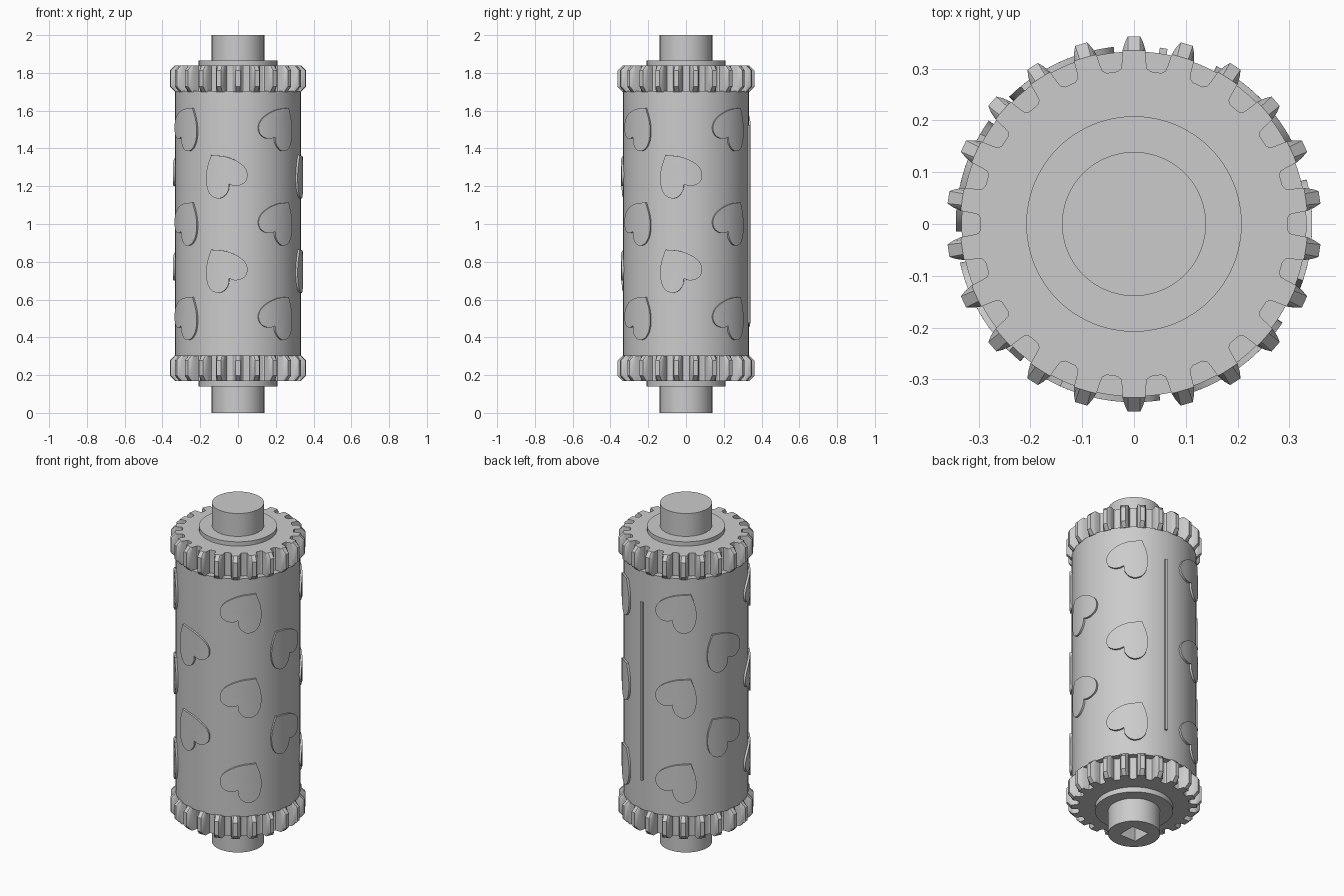
import bpy, bmesh
from math import sin, cos, pi, radians
from mathutils import Matrix, Vector

cube = bpy.data.objects.get("Cube")
if cube:
    bpy.data.objects.remove(cube, do_unlink=True)

grey = bpy.data.materials.new("plain_grey")
grey.use_nodes = True
grey.diffuse_color = (0.6, 0.6, 0.6, 1)
grey.node_tree.nodes["Principled BSDF"].inputs["Base Color"].default_value = (0.6, 0.6, 0.6, 1)

BARREL_R = 0.333
RAISED_R = 0.344
SUNK_R = 0.325
SEGMENTS = 96


def finish(name, bm):
    bmesh.ops.recalc_face_normals(bm, faces=bm.faces[:])
    mesh = bpy.data.meshes.new(name)
    bm.to_mesh(mesh)
    bm.free()
    mesh.materials.append(grey)
    obj = bpy.data.objects.new(name, mesh)
    bpy.context.collection.objects.link(obj)
    bpy.ops.object.select_all(action="DESELECT")
    obj.select_set(True)
    bpy.context.view_layer.objects.active = obj
    bpy.ops.object.shade_smooth_by_angle(angle=radians(30))
    return obj


def loft(name, rings):
    """Skin a stack of equally long closed rings and cap both ends."""
    bm = bmesh.new()
    loops = [[bm.verts.new(p) for p in ring] for ring in rings]
    for a, b in zip(loops, loops[1:]):
        for i in range(len(a)):
            j = (i + 1) % len(a)
            bm.faces.new((a[i], a[j], b[j], b[i]))
    bm.faces.new(loops[0][::-1])
    bm.faces.new(loops[-1])
    return finish(name, bm)


def circle(r, z):
    return [(r * cos(a), r * sin(a), z)
            for a in (2 * pi * i / SEGMENTS for i in range(SEGMENTS))]


def square(half, z):
    ring = []
    for x, y, _ in circle(1, z):
        k = half / max(abs(x), abs(y))
        ring.append((x * k, y * k, z))
    return ring


# Barrel and the collars at its ends
loft("barrel", [circle(BARREL_R, 0.30), circle(BARREL_R, 1.705)])
loft("bottom_collar", [circle(0.208, 0.14), circle(0.208, 0.18)])
loft("top_collar", [circle(0.208, 1.83), circle(0.208, 1.865)])

# Shafts, the lower one with a square drive socket
loft("bottom_shaft", [square(0.054, 0.13), square(0.054, 0), circle(0.139, 0), circle(0.139, 0.15)])
loft("top_shaft", [circle(0.139, 1.85), circle(0.139, 2)])

# Gears with chamfered teeth
TEETH = 22
CHAMFER_R = 0.335
TOOTH = [(0.296, 0.032), (0.301, 0.025), (0.312, 0.0235), (CHAMFER_R, 0.0225),
         (0.350, 0.018), (0.362, 0.012)]


def gear_ring(z, limit):
    ring = []
    side = [(r, -w) for r, w in TOOTH] + [(r, w) for r, w in reversed(TOOTH)]
    for t in range(TEETH):
        centre = pi / 2 + 2 * pi * t / TEETH
        for r, w in side:
            a = centre + w / r
            r = min(r, limit)
            ring.append((r * cos(a), r * sin(a), z))
    return ring


for name, low, high in (("bottom_gear", 0.17, 0.305), ("top_gear", 1.70, 1.84)):
    loft(name, [gear_ring(low, CHAMFER_R), gear_ring(low + 0.027, 1),
                gear_ring(high - 0.027, 1), gear_ring(high, CHAMFER_R)])

# Heart outline: one smooth half, mirrored, then tilted
HALF = [Vector(p) for p in ((0, 0.13), (0.06, 0.083), (0.1, 0.03), (0.118, -0.02), (0.112, -0.06),
                            (0.085, -0.087), (0.05, -0.09), (0.018, -0.075), (0, -0.052))]


def smooth_path(points, steps=4):
    pts = [2 * points[0] - points[1]] + points + [2 * points[-1] - points[-2]]
    path = []
    for a, b, c, d in zip(pts, pts[1:], pts[2:], pts[3:]):
        for i in range(steps):
            t = i / steps
            path.append(0.5 * (2 * b + (c - a) * t + (2 * a - 5 * b + 4 * c - d) * t ** 2
                               + (3 * b - a - 3 * c + d) * t ** 3))
    return path + [points[-1]]


half = smooth_path(HALF)
outline = half + [Vector((-p.x, p.y)) for p in half[-2:0:-1]]
tilt = Matrix.Rotation(radians(33), 2)
outline = [tilt @ p + Vector((-0.013, 0.005)) for p in outline]


def heart(name, angle, z, flip):
    """Wrap a raised heart around the barrel."""
    rings = []
    for r, size in ((SUNK_R, 1), (RAISED_R, 1), (RAISED_R, 0.75), (RAISED_R, 0.5),
                    (RAISED_R, 0.25), (RAISED_R, 0.05)):
        ring = []
        for p in outline:
            a = angle + flip * p.x * size / RAISED_R
            ring.append((r * sin(a), -r * cos(a), z + p.y * size))
        rings.append(ring)
    loft(name, rings)


# Columns of three and two hearts alternate around the barrel
for column in range(7):
    angle = radians(-154.5 + 48 * column)
    odd = column % 2
    for row, z in enumerate((0.75, 1.25) if odd else (0.5, 1.0, 1.5)):
        heart(f"heart_{column + 1}_{row + 1}", angle, z, 1 if odd else -1)

# Raised seam strip at the back
bm = bmesh.new()
bmesh.ops.create_cube(bm, size=1)
bmesh.ops.scale(bm, vec=(0.015, RAISED_R - SUNK_R, 1.05), verts=bm.verts)
bmesh.ops.translate(bm, vec=(0, -(RAISED_R + SUNK_R) / 2, 1.0), verts=bm.verts)
bmesh.ops.rotate(bm, cent=(0, 0, 0), matrix=Matrix.Rotation(radians(170.4), 3, "Z"), verts=bm.verts)
finish("seam_strip", bm)
